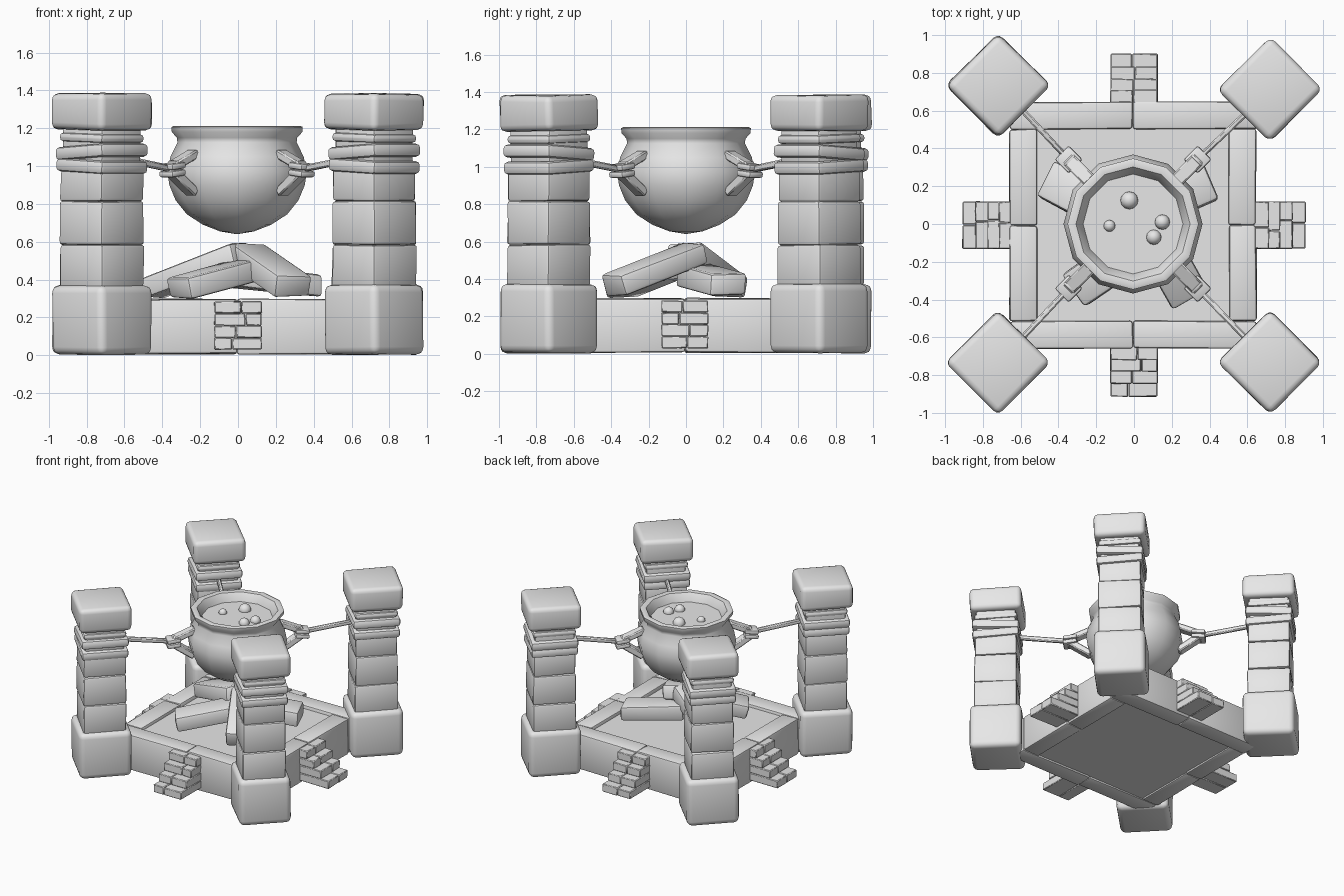
import bpy, bmesh, math, random
from mathutils import Vector, Matrix

random.seed(4)
if "Cube" in bpy.data.objects:
    bpy.data.objects.remove(bpy.data.objects["Cube"])

stone = bpy.data.materials.new("grey_stone")
stone.use_nodes = True
GREY = (0.8, 0.8, 0.8, 1)
stone.diffuse_color = GREY
stone.node_tree.nodes["Principled BSDF"].inputs["Base Color"].default_value = GREY


def finish(name, bm, angle=40):
    bmesh.ops.recalc_face_normals(bm, faces=bm.faces)
    mesh = bpy.data.meshes.new(name)
    bm.to_mesh(mesh)
    bm.free()
    mesh.materials.append(stone)
    obj = bpy.data.objects.new(name, mesh)
    bpy.context.collection.objects.link(obj)
    bpy.ops.object.select_all(action='DESELECT')
    obj.select_set(True)
    bpy.context.view_layer.objects.active = obj
    bpy.ops.object.shade_smooth_by_angle(angle=math.radians(angle))
    return obj


def add_block(bm, size, matrix, bevel=0.02, seg=2, jitter=0.0):
    """Add a rounded, slightly uneven box to bm."""
    part = bmesh.new()
    bmesh.ops.create_cube(part, size=1, matrix=Matrix.Diagonal((*size, 1)))
    for v in part.verts:
        v.co += Vector([random.uniform(-jitter, jitter) for _ in range(3)])
    bmesh.ops.bevel(part, geom=part.edges[:], offset=bevel, segments=seg,
                    profile=0.5, affect='EDGES')
    part.transform(matrix)
    temp = bpy.data.meshes.new("temp")
    part.to_mesh(temp)
    part.free()
    bm.from_mesh(temp)
    bpy.data.meshes.remove(temp)


def add_bar(bm, a, b, width, height, bevel=0.008, seg=1, jitter=0.0):
    """Add a box running from point a to point b."""
    a, b = Vector(a), Vector(b)
    d = b - a
    pitch = -math.atan2(d.z, d.xy.length)
    m = (Matrix.Translation((a + b) / 2)
         @ Matrix.Rotation(math.atan2(d.y, d.x), 4, 'Z')
         @ Matrix.Rotation(pitch, 4, 'Y'))
    add_block(bm, (d.length, width, height), m, bevel, seg, jitter)


def lathe(name, profile, sides, centre, turn=0.0):
    bm = bmesh.new()
    verts = [bm.verts.new((r, 0, z)) for r, z in profile]
    edges = [bm.edges.new(pair) for pair in zip(verts, verts[1:])]
    bmesh.ops.spin(bm, geom=verts + edges, cent=(0, 0, 0), axis=(0, 0, 1),
                   angle=math.tau, steps=sides, use_duplicate=False)
    bmesh.ops.remove_doubles(bm, verts=bm.verts, dist=0.0005)
    bm.transform(Matrix.Translation(centre) @ Matrix.Rotation(turn, 4, 'Z'))
    return finish(name, bm, 42)


# Platform floor and split rim beams
floor = bmesh.new()
add_block(floor, (1.2, 1.2, 0.25), Matrix.Translation((-0.005, -0.005, 0.145)), 0.005, 1)
finish("platform_floor", floor)

rim = bmesh.new()
for side in (-1, 1):
    for half in (-1, 1):
        across = Matrix.Translation((half * 0.326 - 0.005, side * 0.58 - 0.007, 0.152))
        add_block(rim, (0.65, 0.145, 0.29), across, 0.014, 2, 0.004)
        along = Matrix.Translation((side * 0.58 - 0.005, half * 0.255 - 0.007, 0.152))
        add_block(rim, (0.145, 0.508, 0.29), along, 0.014, 2, 0.004)
finish("platform_rim", rim)

# Stairs in the middle of each side, each tread a pair of slabs
for name, turn in (("front", 0), ("left", 90), ("back", 180), ("right", 270)):
    stairs = bmesh.new()
    for i, reach in enumerate((0.908, 0.84, 0.775, 0.715)):
        split = random.uniform(-0.04, 0.04)
        for x0, x1 in ((-0.126, split), (split, 0.126)):
            m = (Matrix.Rotation(math.radians(turn), 4, 'Z')
                 @ Matrix.Translation(((x0 + x1) / 2, -(reach + 0.63) / 2, 0.061 + i * 0.064)))
            add_block(stairs, (x1 - x0 - 0.002, reach - 0.63, 0.063), m, 0.005, 1, 0.002)
    bmesh.ops.translate(stairs, verts=stairs.verts, vec=(0, -0.006, 0))
    finish(name + "_stairs", stairs)

# Corner pillars: diamond-set blocks, rope wraps, cap
pillars = {"front_right": (-0.72, -0.733), "front_left": (0.72, -0.733),
           "back_right": (-0.72, 0.733), "back_left": (0.72, 0.712)}
for name, (px, py) in pillars.items():
    spin = Matrix.Translation((px, py, 0)) @ Matrix.Rotation(math.radians(45), 4, 'Z')

    def at(z, tilt=0.0):
        return spin @ Matrix.Translation((0, 0, z)) @ Matrix.Rotation(tilt, 4, 'X')

    base = bmesh.new()
    add_block(base, (0.392, 0.392, 0.37), at(0.187), 0.04, 3, 0.004)
    finish(name + "_pillar_base", base)

    shaft = bmesh.new()
    for low, high, width in ((0.35, 0.583, 0.322), (0.583, 0.815, 0.322),
                             (0.815, 1.0, 0.316), (0.98, 1.22, 0.296)):
        add_block(shaft, (width, width, high - low), at((low + high) / 2), 0.016, 2, 0.004)
    finish(name + "_pillar_shaft", shaft)

    wraps = bmesh.new()
    for z, width, height, tilt in ((1.0, 0.352, 0.07, 0.05), (1.075, 0.356, 0.07, -0.06),
                                   (1.15, 0.325, 0.05, 0.03)):
        add_block(wraps, (width, width, height), at(z, tilt), 0.022, 2)
    finish(name + "_rope_wraps", wraps)

    cap = bmesh.new()
    add_block(cap, (0.39, 0.39, 0.19), at(1.287, 0.01), 0.035, 3, 0.005)
    finish(name + "_pillar_cap", cap)

    # Pot lug, rope knot and rope along the diagonal to the pillar
    sx, sy = math.copysign(1, px), math.copysign(1, py)

    def diag(r, z):
        return (sx * r * 0.707 - 0.005, sy * r * 0.707, z)

    lug = bmesh.new()
    add_bar(lug, diag(0.32, 1.068), diag(0.48, 1.0), 0.075, 0.045)
    add_bar(lug, diag(0.46, 1.02), diag(0.51, 0.95), 0.075, 0.045)
    add_bar(lug, diag(0.51, 0.985), diag(0.33, 0.86), 0.075, 0.05)
    finish(name + "_pot_lug", lug)

    rope = bmesh.new()
    end = Vector((px, py, 1.04)) - Vector((sx, sy, 0)) * 0.11
    add_bar(rope, diag(0.49, 0.985), end, 0.03, 0.036)
    for z in (0.962, 1.0):
        add_bar(rope, diag(0.43, z + 0.006), diag(0.535, z - 0.006), 0.105, 0.034, 0.012, 2)
    finish(name + "_rope", rope)

# Leaning logs under the pot
logs = (((-0.46, 0.235, 0.355), (0.02, -0.02, 0.54)),
        ((-0.31, -0.35, 0.355), (0.04, -0.10, 0.45)),
        ((0.29, -0.39, 0.365), (0.04, 0.06, 0.54)),
        ((0.41, 0.225, 0.37), (-0.02, 0.04, 0.42)))
for i, (outer, inner) in enumerate(logs):
    log = bmesh.new()
    add_bar(log, outer, inner, 0.21, 0.12, 0.02, 2, 0.008)
    finish("log_%d" % (i + 1), log)

# Pot with thick flared lip, and the liquid inside
pot_centre = (-0.005, 0, 0)
pot = [(0, 0.64), (0.09, 0.655), (0.18, 0.69), (0.265, 0.745), (0.325, 0.82),
       (0.358, 0.90), (0.368, 0.97), (0.352, 1.05), (0.315, 1.125), (0.318, 1.15),
       (0.345, 1.18), (0.347, 1.207), (0.335, 1.212), (0.302, 1.207),
       (0.265, 1.15), (0.258, 1.10)]
lathe("pot", pot, 12, pot_centre)
lathe("liquid", [(0, 1.145), (0.268, 1.145)], 12, pot_centre)

# Bubbles on the liquid
for i, (x, y, r) in enumerate(((-0.025, 0.125, 0.047), (0.15, 0.01, 0.04),
                               (0.105, -0.07, 0.04), (-0.13, -0.01, 0.031))):
    bubble = bmesh.new()
    bmesh.ops.create_uvsphere(bubble, u_segments=12, v_segments=8, radius=r,
                              matrix=Matrix.Translation((x, y, 1.148)))
    finish("bubble_%d" % (i + 1), bubble)
